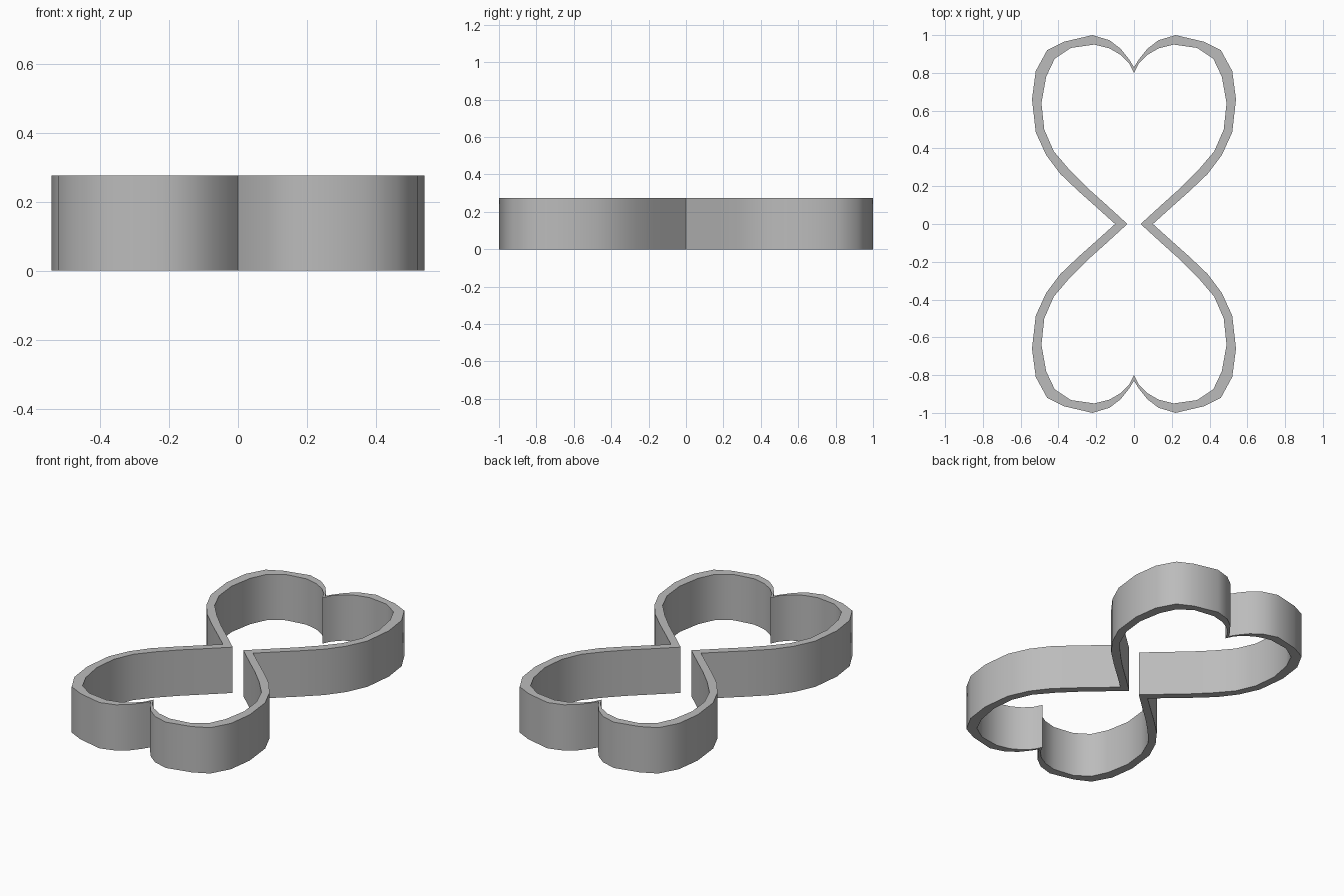
import bpy
import bmesh
import math

HEIGHT = 0.275

# Remove the default cube
cube = bpy.data.objects.get("Cube")
if cube:
    bpy.data.objects.remove(cube, do_unlink=True)


def make_material(name, colour):
    material = bpy.data.materials.new(name)
    material.use_nodes = True
    material.diffuse_color = colour
    material.node_tree.nodes["Principled BSDF"].inputs["Base Color"].default_value = colour
    return material


# One quarter of the ribbon wall, from the pinched waist to the notch of the heart
outer_edge = [(.10, 0), (.20, .09), (.29, .17), (.39, .265), (.465, .365), (.52, .485), (.54, .66),
              (.52, .81), (.46, .92), (.37, .965), (.22, 1), (.13, .973), (.07, .927), (.025, .87), (0, .83)]
inner_edge = [(.035, 0), (.15, .105), (.245, .19), (.34, .285), (.425, .385), (.475, .5), (.49, .64),
              (.465, .78), (.42, .875), (.335, .932), (.21, .95), (.13, .93), (.07, .895), (.025, .85), (0, .80)]


def build_ribbon_quarter(name, outer, inner, height):
    bm = bmesh.new()
    rings = []
    for (ox, oy), (ix, iy) in zip(outer, inner):
        corners = [(ox, oy, 0), (ox, oy, height), (ix, iy, height), (ix, iy, 0)]
        rings.append([bm.verts.new(corner) for corner in corners])
    # Join neighbouring cross-sections; both ends stay open for the mirror seams
    for ring, following in zip(rings, rings[1:]):
        for k in range(4):
            n = (k + 1) % 4
            bm.faces.new((ring[k], following[k], following[n], ring[n]))
    bmesh.ops.recalc_face_normals(bm, faces=bm.faces)
    mesh = bpy.data.meshes.new(name)
    bm.to_mesh(mesh)
    bm.free()
    obj = bpy.data.objects.new(name, mesh)
    bpy.context.collection.objects.link(obj)
    return obj


ribbon = build_ribbon_quarter("double_heart_ribbon", outer_edge, inner_edge, HEIGHT)
ribbon.data.materials.append(make_material("light grey", (0.5, 0.5, 0.5, 1)))

# Mirror left to right and front to back
for selected in bpy.context.selected_objects:
    selected.select_set(False)
ribbon.select_set(True)
bpy.context.view_layer.objects.active = ribbon
mirror = ribbon.modifiers.new("mirror", "MIRROR")
mirror.use_axis = (True, True, False)
mirror.use_clip = True
mirror.merge_threshold = 0.001
bpy.ops.object.modifier_apply(modifier=mirror.name)

# Smooth curved walls with crisp rims and corners
bpy.ops.object.shade_smooth_by_angle(angle=math.radians(35))
